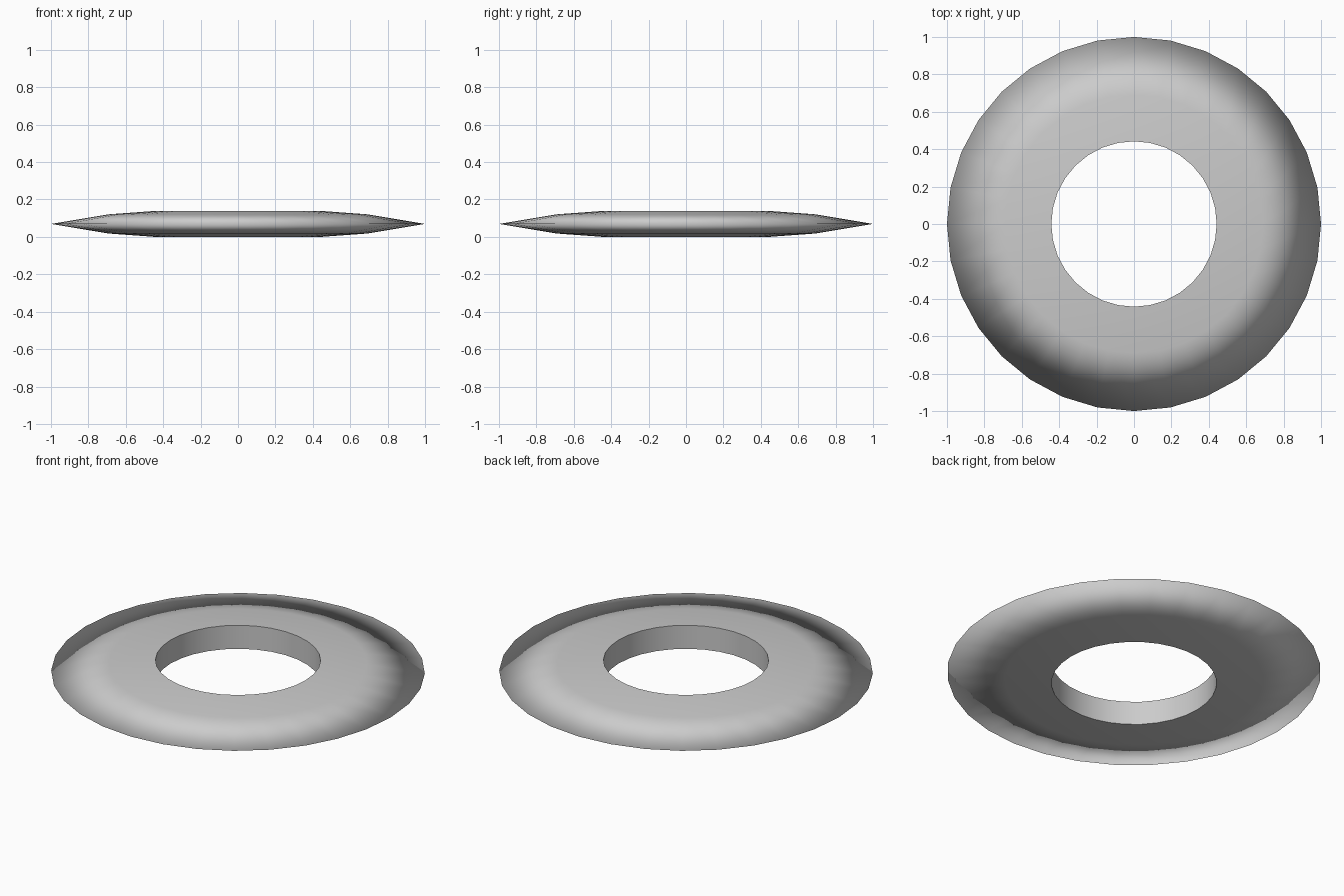
import bpy, bmesh
from math import cos, sin, tau

if "Cube" in bpy.data.objects:
    bpy.data.objects.remove(bpy.data.objects["Cube"])

SIDES = 32
# Cross-section (radius, height), closed loop; first two points are the hole wall
PROFILE = [(0.442, 0.0), (0.442, 0.139), (0.69, 0.121),
           (1.0, 0.0695), (0.69, 0.018)]

bm = bmesh.new()
rings = [[bm.verts.new((r * cos(tau * i / SIDES), r * sin(tau * i / SIDES), z))
          for i in range(SIDES)] for r, z in PROFILE]

# Skin the profile around the axis
for k, a in enumerate(rings):
    b = rings[(k + 1) % len(rings)]
    for i in range(SIDES):
        j = (i + 1) % SIDES
        bm.faces.new((a[i], a[j], b[j], b[i])).smooth = True
bmesh.ops.recalc_face_normals(bm, faces=bm.faces)

# Crisp edges at the hole, smooth shading across the outer rim
for ring in rings[:2]:
    for i in range(SIDES):
        bm.edges.get((ring[i], ring[(i + 1) % SIDES])).smooth = False

mesh = bpy.data.meshes.new("throwing_ring")
bm.to_mesh(mesh)
bm.free()
bpy.context.collection.objects.link(bpy.data.objects.new("throwing_ring", mesh))
